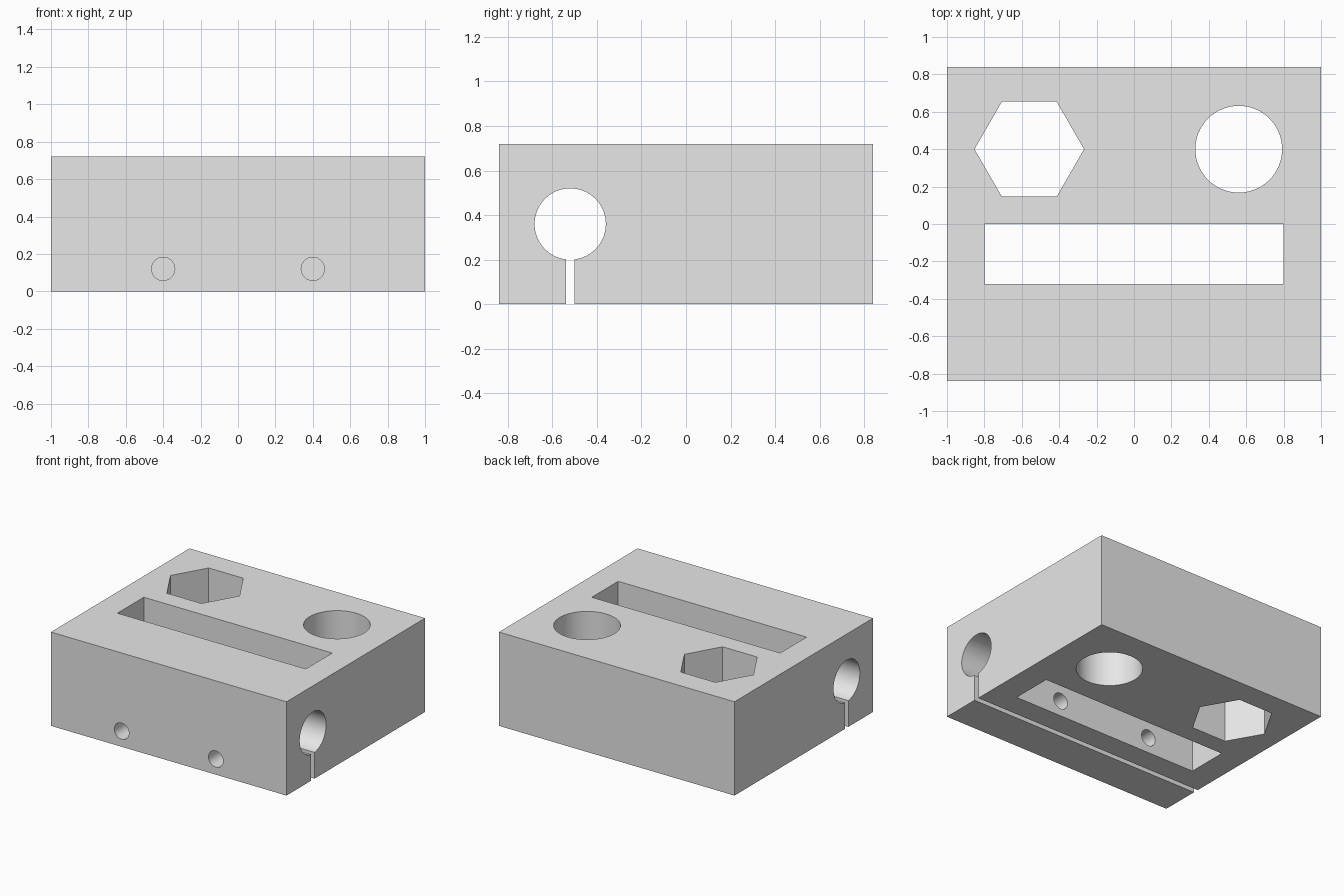
import bpy
from math import pi, radians

default_cube = bpy.data.objects.get("Cube")
if default_cube:
    bpy.data.objects.remove(default_cube, do_unlink=True)

WIDTH, DEPTH, HEIGHT = 2.0, 1.68, 0.72
MID = HEIGHT / 2

grey = bpy.data.materials.new("plain grey")
grey.use_nodes = True
grey.diffuse_color = (0.8, 0.8, 0.8, 1)
grey.node_tree.nodes["Principled BSDF"].inputs["Base Color"].default_value = (0.8, 0.8, 0.8, 1)


def box(name, center, size):
    bpy.ops.mesh.primitive_cube_add(size=1, location=center)
    obj = bpy.context.object
    obj.name = name
    obj.scale = size
    bpy.ops.object.transform_apply(location=True, rotation=True, scale=True)
    obj.data.materials.append(grey)
    return obj


def rod(name, center, radius, length, rotation=(0, 0, 0), sides=64):
    bpy.ops.mesh.primitive_cylinder_add(vertices=sides, radius=radius, depth=length,
                                        location=center, rotation=rotation)
    obj = bpy.context.object
    obj.name = name
    bpy.ops.object.transform_apply(location=True, rotation=True, scale=True)
    obj.data.materials.append(grey)
    return obj


# Main block
block = box("clamp_block", (0, 0, MID), (WIDTH, DEPTH, HEIGHT))

# Vertical openings, side bore and its slit
cutters = [
    box("slot_cutter", (0, -0.16, MID), (1.6, 0.32, 1)),
    rod("hexagon_cutter", (-0.56, 0.4, MID), 0.293, 1, (0, 0, pi / 6), sides=6),
    rod("round_hole_cutter", (0.56, 0.4, MID), 0.232, 1),
    rod("side_bore_cutter", (0, -0.52, MID), 0.16, 2.4, (0, pi / 2, 0)),
    box("slit_cutter", (0, -0.52, 0.08), (2.4, 0.04, 0.36)),
]

# Screw holes from the front face into the slot
for side, x in (("right", -0.4), ("left", 0.4)):
    cutters.append(rod(side + "_screw_cutter", (x, -0.6, 0.12), 0.062, 0.8,
                       (pi / 2, 0, 0), sides=48))

# Cut each opening and discard its cutter
bpy.ops.object.select_all(action='DESELECT')
bpy.context.view_layer.objects.active = block
block.select_set(True)
for cutter in cutters:
    cutter.hide_render = True
    cut = block.modifiers.new(cutter.name, 'BOOLEAN')
    cut.operation = 'DIFFERENCE'
    cut.solver = 'EXACT'
    cut.object = cutter
    bpy.ops.object.modifier_apply(modifier=cut.name)
    bpy.data.objects.remove(cutter, do_unlink=True)

# Smooth bores with crisp edges
bpy.ops.object.shade_smooth_by_angle(angle=radians(30))
